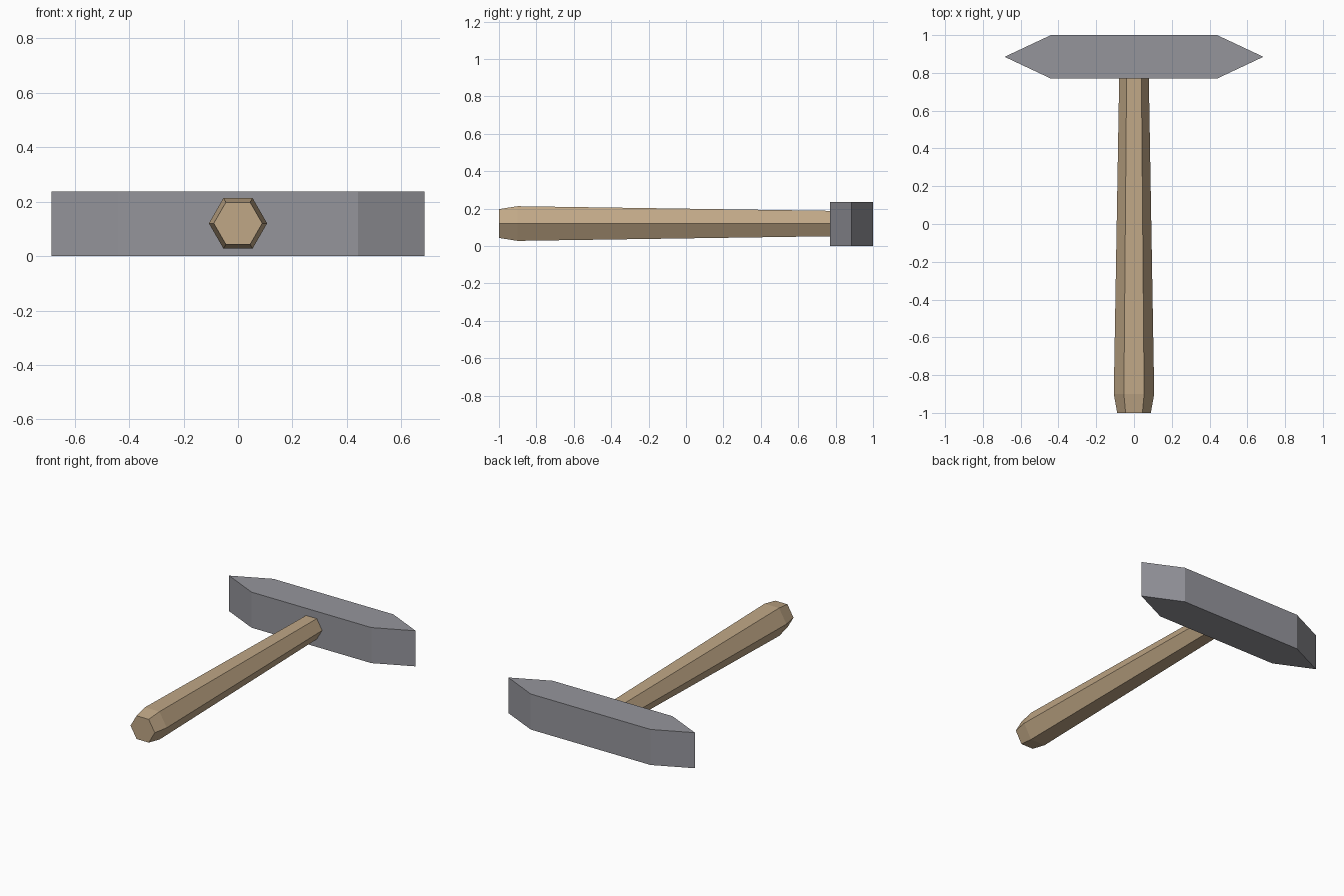
import bpy, bmesh, math

cube = bpy.data.objects.get("Cube")
if cube:
    bpy.data.objects.remove(cube, do_unlink=True)


def make_material(name, rgb):
    mat = bpy.data.materials.new(name)
    mat.use_nodes = True
    color = (*rgb, 1)
    mat.diffuse_color = color
    mat.node_tree.nodes["Principled BSDF"].inputs["Base Color"].default_value = color
    return mat


def loft(name, rings, mat):
    """Skin a list of equal-length rings and cap both ends."""
    bm = bmesh.new()
    loops = [[bm.verts.new(p) for p in ring] for ring in rings]
    for a, b in zip(loops, loops[1:]):
        for i in range(len(a)):
            j = (i + 1) % len(a)
            bm.faces.new((a[i], a[j], b[j], b[i]))
    bm.faces.new(loops[0])
    bm.faces.new(loops[-1])
    bmesh.ops.recalc_face_normals(bm, faces=bm.faces)
    mesh = bpy.data.meshes.new(name)
    bm.to_mesh(mesh)
    bm.free()
    mesh.materials.append(mat)
    obj = bpy.data.objects.new(name, mesh)
    bpy.context.collection.objects.link(obj)
    return obj


steel = make_material("grey steel", (0.30, 0.30, 0.33))
wood = make_material("light wood", (0.53, 0.39, 0.24))

HEIGHT = 0.236
MID = HEIGHT / 2 + 0.002

# Head: double-pointed outline extruded upward
outline = [(-0.685, 0.885), (-0.44, 0.77), (0.44, 0.77),
           (0.685, 0.885), (0.44, 1), (-0.44, 1)]
loft("hammer_head", [[(x, y, z) for x, y in outline] for z in (0, HEIGHT)], steel)


# Handle: tapered hexagonal shaft with a chamfered butt, seated in the head
def hexagon(y, radius):
    angles = [math.tau * i / 6 for i in range(6)]
    return [(radius * math.cos(a), y, MID + radius * math.sin(a)) for a in angles]


loft("handle", [hexagon(y, r) for y, r in
                ((-1, 0.089), (-0.9, 0.107), (0.8, 0.078))], wood)
